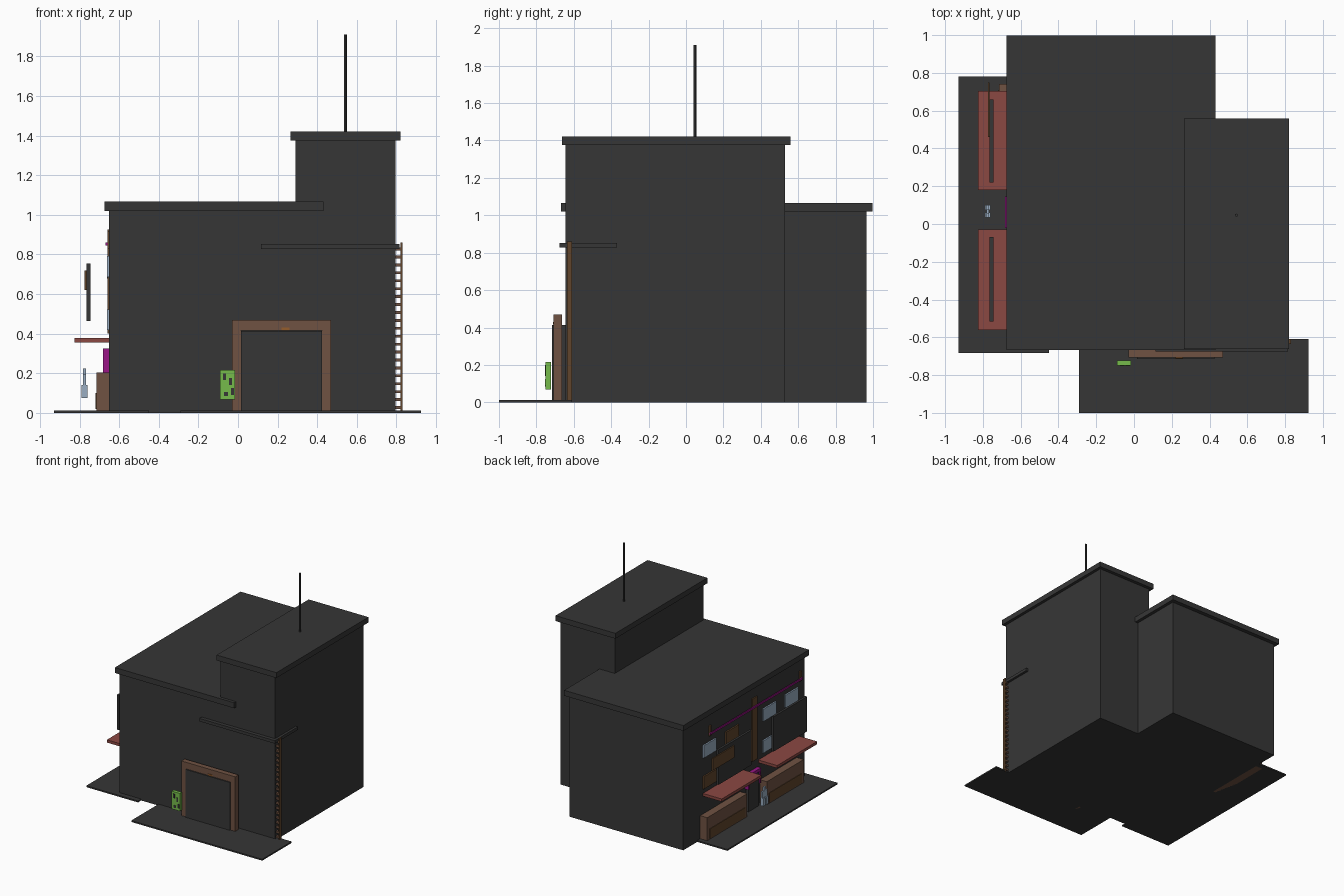
import bpy, bmesh, math
from mathutils import Vector


def mat(name, r, g, b):
    m = bpy.data.materials.new(name)
    m.diffuse_color = (r, g, b, 1)
    return m


DARK = mat("charcoal", 0.037, 0.037, 0.037)
BROWN = mat("rust_brown", 0.16, 0.085, 0.055)
WOOD = mat("dark_wood", 0.12, 0.06, 0.025)
RED = mat("awning_red", 0.26, 0.065, 0.055)
GREEN = mat("neon_green", 0.18, 0.50, 0.07)
BLUE = mat("pale_blue", 0.32, 0.42, 0.54)
PINK = mat("magenta", 0.32, 0.008, 0.24)
ORANGE = mat("orange", 0.30, 0.11, 0.025)


def boxes(name, material, *ranges):
    """One object made of boxes, each given as x0, x1, y0, y1, z0, z1."""
    bm = bmesh.new()
    for x0, x1, y0, y1, z0, z1 in ranges:
        vs = bmesh.ops.create_cube(bm, size=1)["verts"]
        for v in vs:
            v.co = Vector(((x0 + x1) / 2 + v.co.x * (x1 - x0),
                           (y0 + y1) / 2 + v.co.y * (y1 - y0),
                           (z0 + z1) / 2 + v.co.z * (z1 - z0)))
    me = bpy.data.meshes.new(name)
    bm.to_mesh(me)
    bm.free()
    me.materials.append(material)
    ob = bpy.data.objects.new(name, me)
    bpy.context.collection.objects.link(ob)
    return ob


# Building masses and roof slabs
boxes("main_block", DARK, (-0.65, 0.405, -0.64, 0.965, 0, 1.02))
boxes("main_roof", DARK, (-0.675, 0.432, -0.668, 0.998, 1.02, 1.066))
boxes("tower", DARK, (0.29, 0.795, -0.643, 0.53, 0, 1.375))
boxes("tower_roof", DARK, (0.265, 0.82, -0.662, 0.558, 1.375, 1.42))

# Antenna
bpy.ops.mesh.primitive_cylinder_add(vertices=8, radius=0.008, depth=0.5,
                                    location=(0.542, 0.047, 1.66))
antenna = bpy.context.object
antenna.name = "antenna"
antenna.data.materials.append(DARK)

# Pavements
boxes("left_pavement", DARK, (-0.93, -0.45, -0.683, 0.78, 0, 0.012))
boxes("front_pavement", DARK, (-0.29, 0.925, -1.0, -0.61, 0, 0.012))

# Garage door with its frame
boxes("garage_frame", BROWN,
      (-0.03, 0.015, -0.708, -0.664, 0, 0.47),
      (0.425, 0.47, -0.708, -0.664, 0, 0.47),
      (0.015, 0.425, -0.708, -0.664, 0.415, 0.47))
boxes("garage_door", DARK, (0.015, 0.425, -0.716, -0.64, 0, 0.414))
boxes("door_lamp", ORANGE, (0.22, 0.26, -0.712, -0.708, 0.417, 0.43))

# Green wall panel with dark marks
boxes("green_panel", GREEN, (-0.09, -0.015, -0.75, -0.722, 0.068, 0.217))
boxes("panel_marks", DARK,
      (-0.075, -0.06, -0.753, -0.75, 0.165, 0.20),
      (-0.045, -0.03, -0.753, -0.75, 0.14, 0.175),
      (-0.07, -0.05, -0.753, -0.75, 0.085, 0.105),
      (-0.035, -0.02, -0.753, -0.75, 0.09, 0.125))

# Pipe wrapping the front right corner
boxes("corner_pipe", DARK,
      (0.115, 0.815, -0.675, -0.645, 0.828, 0.853),
      (0.79, 0.815, -0.645, -0.37, 0.828, 0.853))

# Ladder
boxes("ladder_rail", WOOD, (0.821, 0.831, -0.636, -0.61, 0.0, 0.86))
boxes("ladder_rungs", BROWN,
      *[(0.794, 0.822, -0.634, -0.612, 0.02 + i * 0.04, 0.034 + i * 0.04)
        for i in range(21)])

# Shop awnings, counters and hanging boards, in two bays
for side, (a0, a1), (c0, c1), (b0, b1) in (
        ("rear", (0.18, 0.705), (0.21, 0.74), (0.22, 0.66)),
        ("fore", (-0.56, -0.03), (-0.54, -0.05), (-0.515, -0.07))):
    boxes(side + "_awning", RED, (-0.825, -0.65, a0, a1, 0.355, 0.378))
    boxes(side + "_counter", BROWN, (-0.715, -0.65, c0, c1, 0, 0.205))
    boxes(side + "_counter_panel", WOOD,
          (-0.719, -0.715, c0 + 0.03, c1 - 0.03, 0.02, 0.10))
    boxes(side + "_board", DARK, (-0.764, -0.745, b0, b1, 0.463, 0.755))
boxes("hanging_sign", WOOD, (-0.774, -0.764, 0.46, 0.75, 0.62, 0.72))

# Windows on the left wall
for i, (y, z, m) in enumerate(((0.625, 0.73, BLUE), (0.325, 0.73, WOOD),
                               (-0.17, 0.735, BLUE), (-0.46, 0.74, BLUE),
                               (0.625, 0.47, WOOD), (-0.17, 0.47, BLUE))):
    boxes("window_%d" % (i + 1), m,
          (-0.662, -0.65, y - 0.085, y + 0.085, z - 0.052, z + 0.052))

# Central pilaster, light strip and its brackets
boxes("pilaster", WOOD, (-0.66, -0.65, -0.005, 0.06, 0.40, 0.925))
boxes("light_strip", PINK, (-0.67, -0.66, -0.595, 0.63, 0.845, 0.86))
boxes("strip_brackets", WOOD, *[(-0.66, -0.65, y - 0.012, y + 0.012, 0.83, 0.915)
                                for y in (-0.58, 0.615)])

# Shop door with lit surround
boxes("shop_door", DARK, (-0.675, -0.65, -0.005, 0.135, 0, 0.30))
boxes("door_light", PINK,
      (-0.682, -0.65, -0.02, 0.145, 0.30, 0.325),
      (-0.682, -0.65, -0.02, -0.005, 0.2, 0.30),
      (-0.682, -0.65, 0.135, 0.145, 0.2, 0.30))

# Pale figure sign standing before the door
boxes("figure_sign", BLUE,
      (-0.782, -0.768, 0.035, 0.10, 0.14, 0.195),
      (-0.782, -0.768, 0.055, 0.08, 0.195, 0.225),
      (-0.79, -0.76, 0.035, 0.06, 0.075, 0.14),
      (-0.79, -0.76, 0.075, 0.10, 0.075, 0.14))
